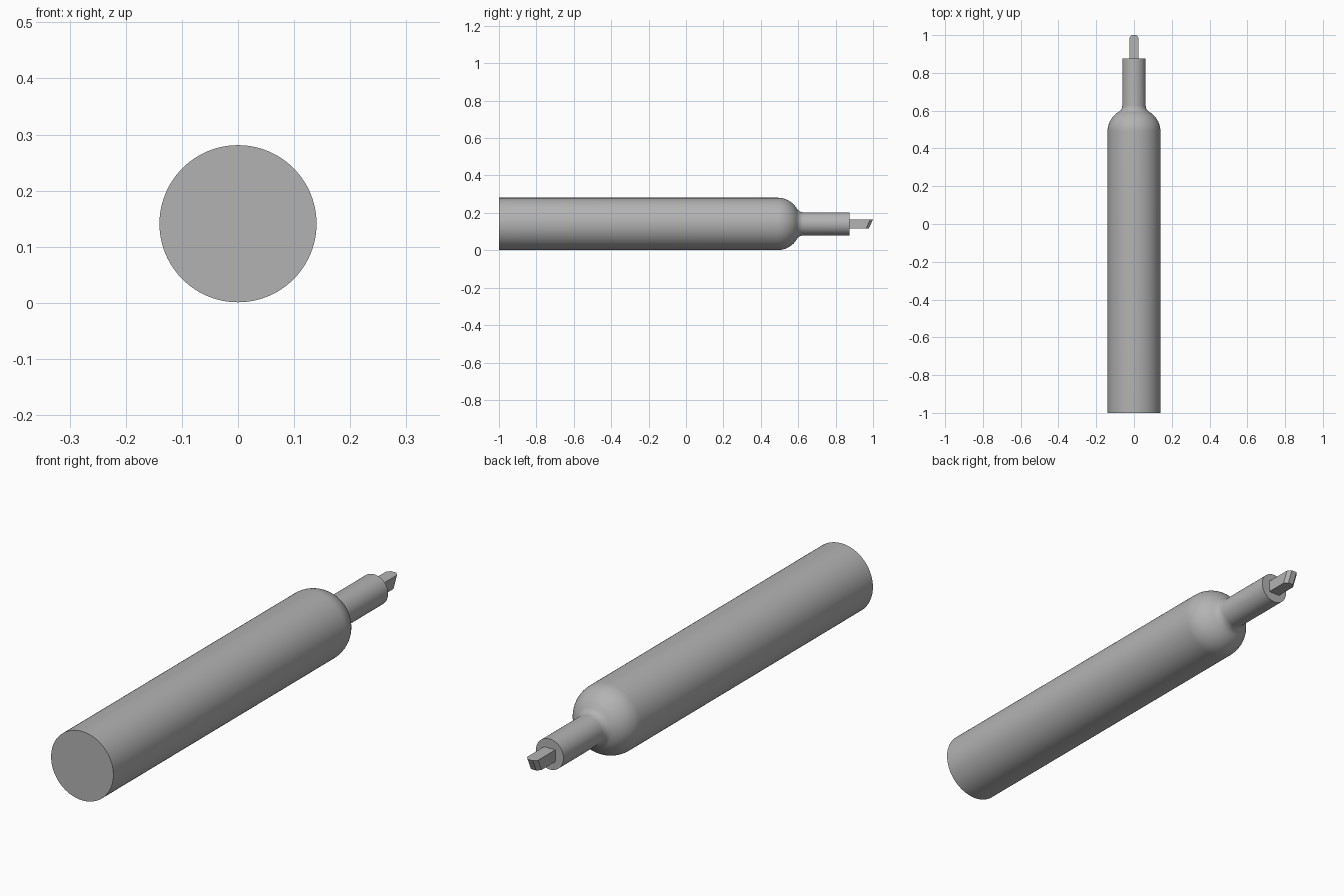
import bpy
import bmesh
from math import sin, cos, pi, atan2, sqrt, radians

cube = bpy.data.objects.get("Cube")
if cube:
    bpy.data.objects.remove(cube, do_unlink=True)

BODY_R, NECK_R, AXIS_Z = 0.14, 0.062, 0.141

grey = bpy.data.materials.new("plain grey")
grey.use_nodes = True
colour = (0.45, 0.45, 0.45, 1)
grey.diffuse_color = colour
grey.node_tree.nodes["Principled BSDF"].inputs["Base Color"].default_value = colour


def finish(bm, name):
    bmesh.ops.recalc_face_normals(bm, faces=bm.faces)
    mesh = bpy.data.meshes.new(name)
    bm.to_mesh(mesh)
    bm.free()
    mesh.materials.append(grey)
    obj = bpy.data.objects.new(name, mesh)
    obj.location.z = AXIS_Z
    bpy.context.collection.objects.link(obj)
    return obj


def arc(y, r, radius, start, end, steps=12):
    """Points (y, r) along a circular arc."""
    angles = [start + (end - start) * i / steps for i in range(steps + 1)]
    return [(y + radius * cos(a), r + radius * sin(a)) for a in angles]


def lathe(name, profile, sides=96):
    """Turn a (y, r) profile around the y axis, with flat end caps."""
    bm = bmesh.new()
    rings = [[bm.verts.new((r * cos(2 * pi * i / sides), y, r * sin(2 * pi * i / sides)))
              for i in range(sides)] for y, r in profile]
    for a, b in zip(rings, rings[1:]):
        for i in range(sides):
            j = (i + 1) % sides
            bm.faces.new((a[i], a[j], b[j], b[i]))
    bm.faces.new(rings[0])
    bm.faces.new(rings[-1])
    obj = finish(bm, name)
    bpy.ops.object.select_all(action="DESELECT")
    obj.select_set(True)
    bpy.context.view_layer.objects.active = obj
    bpy.ops.object.shade_smooth_by_angle(angle=radians(30))


# Handle: round shoulder flowing through a tangent fillet into the neck
shoulder_y, shoulder_r, fillet_r = 0.49, 0.12, 0.04
rise = NECK_R + fillet_r - (BODY_R - shoulder_r)
run = sqrt((shoulder_r + fillet_r) ** 2 - rise ** 2)
tangent = atan2(rise, run)
profile = [(-1, BODY_R)]
profile += arc(shoulder_y, BODY_R - shoulder_r, shoulder_r, pi / 2, tangent)
profile += arc(shoulder_y + run, NECK_R + fillet_r, fillet_r,
               pi + tangent, 1.5 * pi, 8)[1:]
profile.append((0.875, NECK_R))
lathe("handle_and_neck", profile)

# Blade: bar with bevelled corners and an end raked back toward the bottom
half_w, half_h = 0.025, 0.024
outline = [(-half_w, 0.87), (half_w, 0.87), (half_w, 0.985),
           (0.012, 1.0), (-0.012, 1.0), (-half_w, 0.985)]
bm = bmesh.new()
top = [bm.verts.new((x, y, half_h)) for x, y in outline]
bottom = [bm.verts.new((x, y - (0.022 if y > 0.9 else 0), -half_h)) for x, y in outline]
bm.faces.new(top)
bm.faces.new(bottom[::-1])
for i in range(len(top)):
    j = (i + 1) % len(top)
    bm.faces.new((top[i], bottom[i], bottom[j], top[j]))
finish(bm, "blade")
